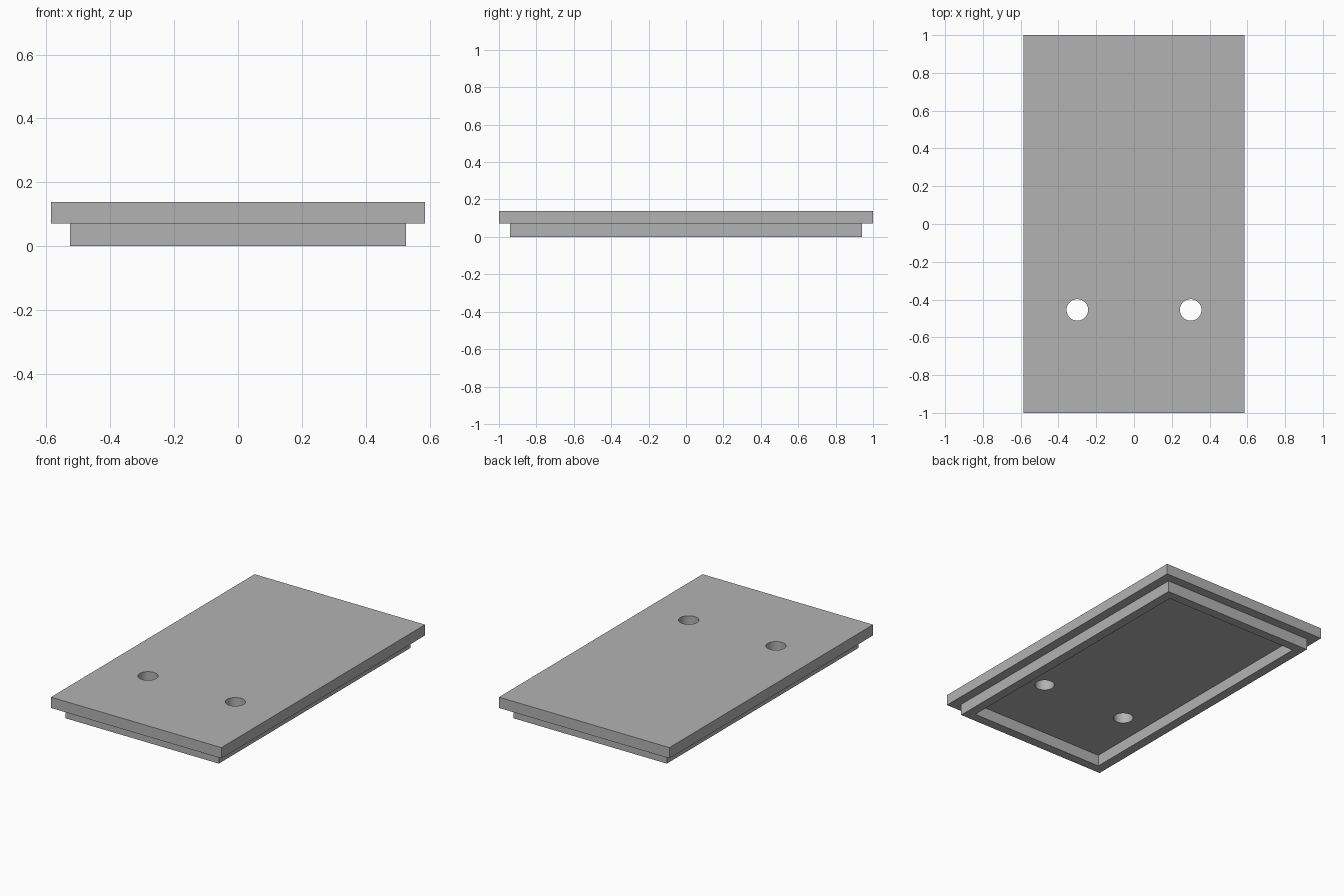
import bpy
import bmesh
from mathutils import Matrix, Vector

HALF_X, HALF_Y = 0.586, 1.0
SEAM, TOP = 0.071, 0.138      # underside and top of the plate
STEP = 0.059                  # overhang of the plate and width of the rim
HOLE_X, HOLE_Y, HOLE_R = 0.3, -0.455, 0.057

if "Cube" in bpy.data.objects:
    bpy.data.objects.remove(bpy.data.objects["Cube"])

grey = bpy.data.materials.new("plain grey")
grey.use_nodes = True
grey.diffuse_color = (0.45, 0.45, 0.45, 1)
grey.node_tree.nodes["Principled BSDF"].inputs["Base Color"].default_value = grey.diffuse_color


def finish(bm, name):
    bmesh.ops.recalc_face_normals(bm, faces=bm.faces)
    mesh = bpy.data.meshes.new(name)
    bm.to_mesh(mesh)
    bm.free()
    mesh.materials.append(grey)
    obj = bpy.data.objects.new(name, mesh)
    bpy.context.collection.objects.link(obj)
    return obj


def inset_and_shift(bm, face, width, dz):
    """Inset a face, then extrude its centre up or down."""
    bmesh.ops.inset_region(bm, faces=[face], thickness=width, use_even_offset=True)
    face = bmesh.ops.extrude_discrete_faces(bm, faces=[face])["faces"][0]
    bmesh.ops.translate(bm, verts=face.verts, vec=(0, 0, dz))
    return face


# Plate with a stepped rim and a recess underneath
bm = bmesh.new()
size = Vector((2 * HALF_X, 2 * HALF_Y, TOP - SEAM))
bmesh.ops.create_cube(bm, size=1, matrix=Matrix.Translation((0, 0, (TOP + SEAM) / 2))
                      @ Matrix.Diagonal(size).to_4x4())
bottom = min(bm.faces, key=lambda f: f.calc_center_median().z)
bottom = inset_and_shift(bm, bottom, STEP, -SEAM)
inset_and_shift(bm, bottom, STEP, SEAM)
lid = finish(bm, "rimmed_plate")

# Two round through holes
bm = bmesh.new()
for side in (-1, 1):
    bmesh.ops.create_cone(bm, cap_ends=True, segments=48, radius1=HOLE_R, radius2=HOLE_R,
                          depth=0.5, matrix=Matrix.Translation((side * HOLE_X, HOLE_Y, TOP)))
cutter = finish(bm, "hole_cutter")
cutter.hide_render = True

cut = lid.modifiers.new("holes", "BOOLEAN")
cut.operation = "DIFFERENCE"
cut.solver = "EXACT"
cut.object = cutter

bpy.ops.object.select_all(action="DESELECT")
lid.select_set(True)
bpy.context.view_layer.objects.active = lid
bpy.ops.object.modifier_apply(modifier=cut.name)
bpy.data.objects.remove(cutter)
bpy.ops.object.shade_smooth_by_angle(angle=0.5)
